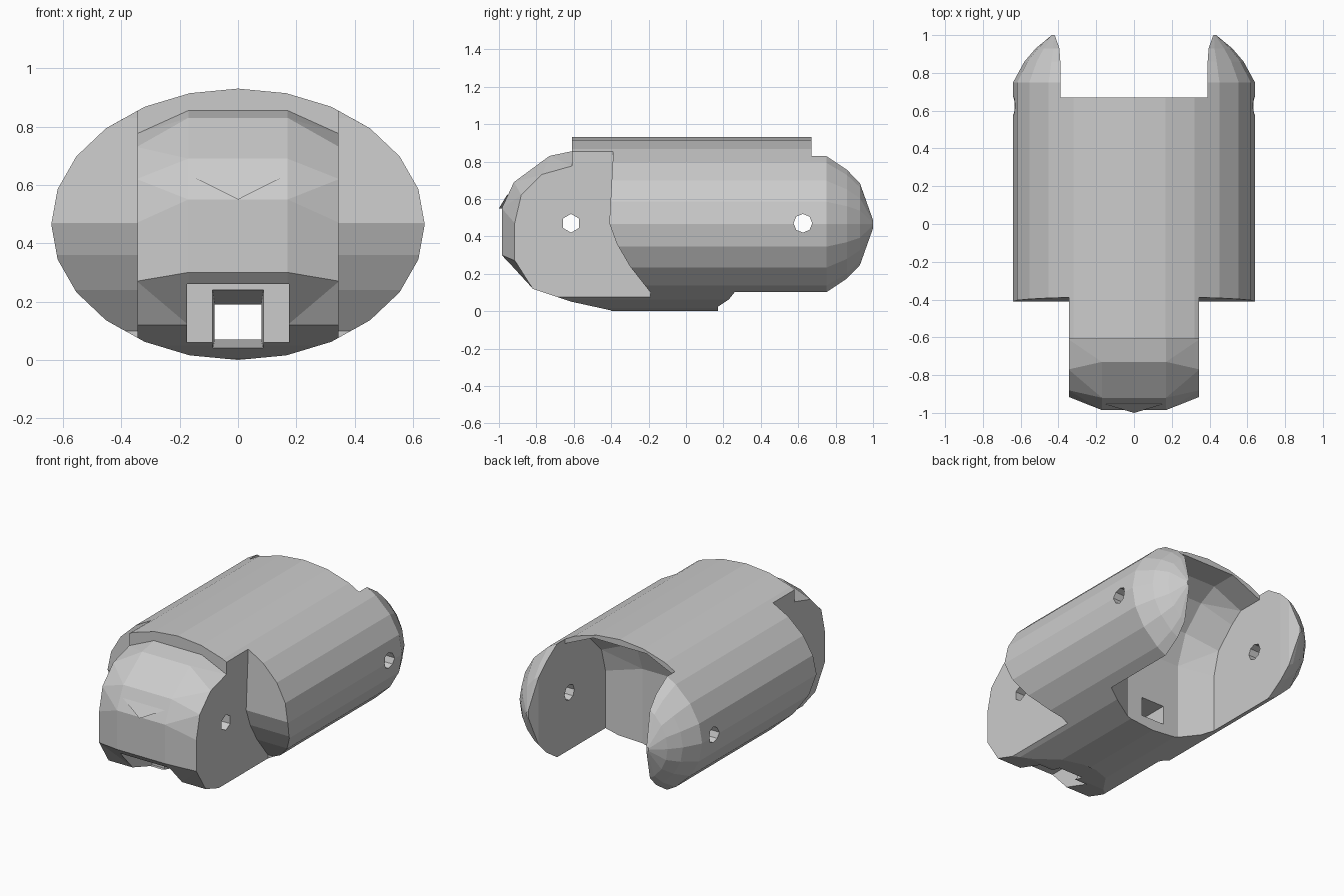
import bpy, bmesh, math

if "Cube" in bpy.data.objects:
    bpy.data.objects.remove(bpy.data.objects["Cube"])

RX, RZ, ZC = 0.64, 0.465, 0.465


def loft(name, rings, cutter=False):
    """Skin a list of equal-length 3D rings and cap both ends."""
    bm = bmesh.new()
    rows = [[bm.verts.new(p) for p in r] for r in rings]
    n = len(rows[0])
    for a, b in zip(rows, rows[1:]):
        for i in range(n):
            j = (i + 1) % n
            bm.faces.new((a[i], a[j], b[j], b[i]))
    bm.faces.new(rows[0][::-1])
    bm.faces.new(rows[-1])
    bmesh.ops.recalc_face_normals(bm, faces=bm.faces)
    if cutter:
        bmesh.ops.triangulate(bm, faces=bm.faces)
    me = bpy.data.meshes.new(name)
    bm.to_mesh(me)
    bm.free()
    ob = bpy.data.objects.new(name, me)
    bpy.context.collection.objects.link(ob)
    ob.hide_render = cutter
    return ob


def along_x(name, columns):
    return loft(name, [[(x, y, z) for y, z in prof] for x, prof in columns], True)


def box_rings(name, rings):
    return loft(name, [[(-w, y, lo), (w, y, lo), (w, y, hi), (-w, y, hi)]
                       for y, w, lo, hi in rings], True)


def pin(name, y, r, n):
    c = [(y + r * math.sin(2 * math.pi * i / n), 0.47 + r * math.cos(2 * math.pi * i / n))
         for i in range(n)]
    return along_x(name, [(-1, c), (1, c)])


# Elliptical main body
angles = [math.radians(15 * i) for i in range(24)]
body = loft("link_body", [[(RX * math.cos(a), y, ZC + RZ * math.sin(a)) for a in angles]
                          for y in (-1.1, -0.07, 0.75)])

cutters = []

# Rounded nose of the tongue, leaving the roof brim above it
close = [(-0.4, -0.2), (-1.3, -0.2), (-1.3, 1.2), (-0.61, 1.2)]
mid = [(-0.61, 0.855), (-0.73, 0.83), (-0.92, 0.69), (-0.985, 0.55), (-0.985, 0.30),
       (-0.82, 0.12), (-0.61, 0.05), (-0.4, 0.004)] + close
edge = [(-0.61, 0.775), (-0.77, 0.73), (-0.88, 0.62), (-0.915, 0.47), (-0.915, 0.27),
        (-0.82, 0.12), (-0.61, 0.05), (-0.4, 0.004)] + close
cutters.append(along_x("nose_cutter", [(-0.8, edge), (-0.347, edge), (-0.17, mid),
                                       (0.17, mid), (0.347, edge), (0.8, edge)]))

# Side recesses beside the tongue
side = [(-1.4, 1.3), (-0.39, 1.3), (-0.39, 0.83), (-0.41, 0.47), (-0.37, 0.36),
        (-0.30, 0.24), (-0.19, 0.10), (-0.19, -0.3), (-1.4, -0.3)]
for s in (-1, 1):
    cutters.append(along_x("side_cutter", [(s * 0.345, side), (s * 0.9, side)]))

# Socket between the two prongs
end = [(1.2, -0.1), (1.2, 1.2), (0.67, 1.2)]
deep = end + [(0.67, 0.89), (0.5, 0.89), (0.38, 0.83), (0.24, 0.69), (0.17, 0.5), (0.17, -0.1)]
rim = end + [(0.67, 0.80), (0.5, 0.80), (0.42, 0.74), (0.30, 0.62), (0.26, 0.47), (0.26, -0.1)]
cutters.append(along_x("socket_cutter", [(-0.39, rim), (-0.19, deep), (0.19, deep), (0.39, rim)]))

# Hinge holes, front pocket and cord channel
cutters.append(pin("rear_hinge_cutter", 0.625, 0.05, 8))
cutters.append(pin("front_hinge_cutter", -0.615, 0.05, 6))
cutters.append(box_rings("pocket_cutter", [(-1.2, 0.175, 0.06, 0.26), (-0.62, 0.175, 0.06, 0.26)]))
cutters.append(box_rings("channel_cutter", [(-0.7, 0.09, 0.02, 0.259), (-0.4, 0.08, 0.07, 0.19),
                                            (0.5, 0.08, 0.07, 0.19)]))

for c in cutters:
    m = body.modifiers.new(c.name, 'BOOLEAN')
    m.operation, m.object, m.solver = 'DIFFERENCE', c, 'EXACT'
bpy.context.view_layer.update()
dg = bpy.context.evaluated_depsgraph_get()
result = bpy.data.meshes.new_from_object(body.evaluated_get(dg))
body.modifiers.clear()
body.data = result
for c in cutters:
    bpy.data.objects.remove(c)

# Domed prong tips
arc = [(RX * math.cos(math.radians(a)) - 0.39, RZ * math.sin(math.radians(a)))
       for a in range(-45, 46, 15)]
arc = [(0, -0.364)] + arc + [(0, 0.364)]
for s, label in ((-1, "left"), (1, "right")):
    loft(label + "_prong_tip",
         [[(s * (x0 + dx * sx), y, ZC + dz * sz) for dx, dz in arc]
          for y, x0, sx, sz in ((0.75, 0.39, 1, 1), (0.86, 0.39, 0.76, 0.80),
                                (0.93, 0.395, 0.5, 0.6), (1.0, 0.42, 0.06, 0.06))])

# Small pointed catch on the nose
loft("nose_catch", [[(-0.15, -0.955, 0.625), (0, -1.0, 0.55), (0, -0.9, 0.55)],
                    [(0.15, -0.955, 0.625), (0.001, -1.0, 0.55), (0.001, -0.9, 0.55)]])
